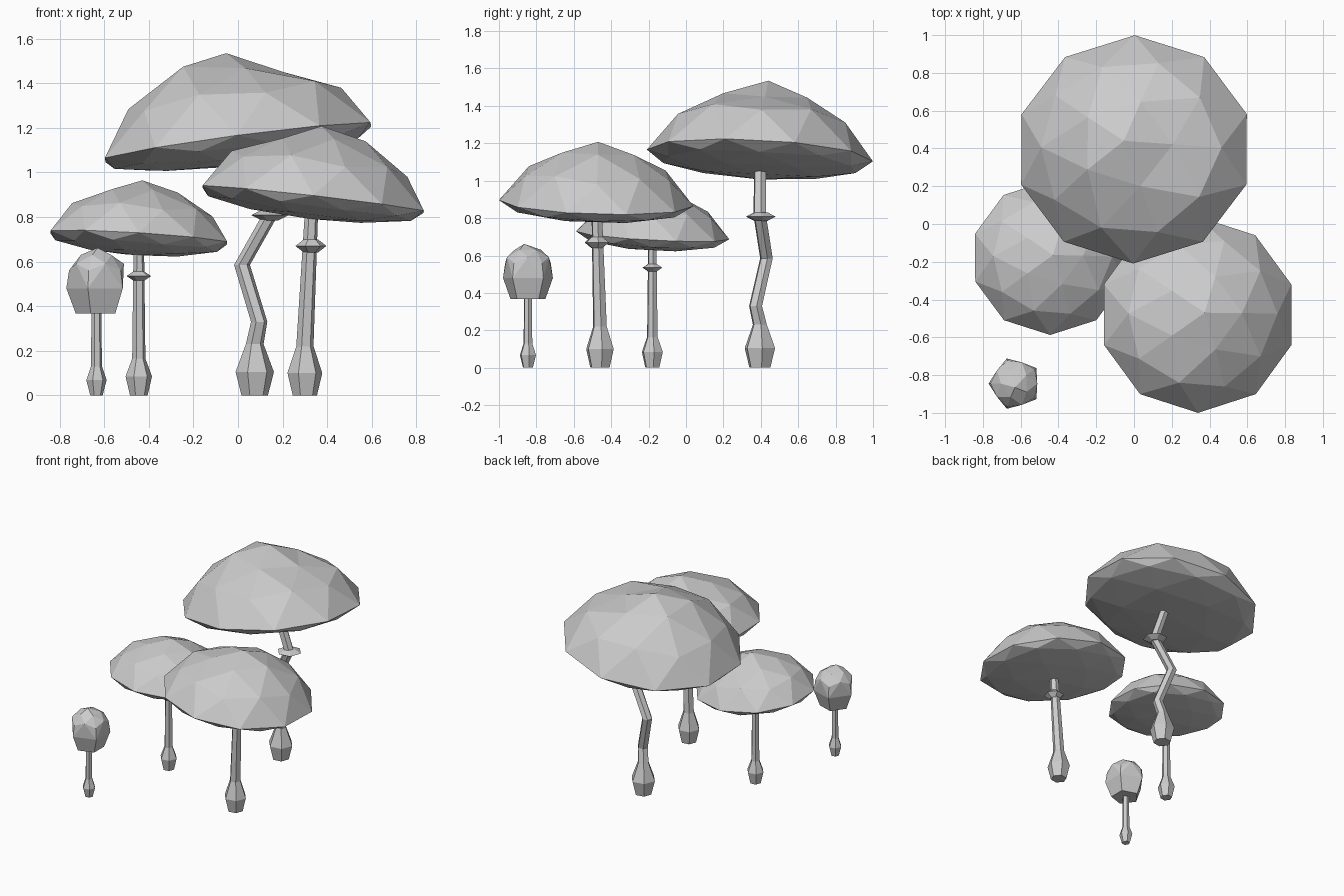
import bpy, bmesh
from math import sin, cos, pi, radians
from mathutils import Matrix

cube = bpy.data.objects.get("Cube")
if cube:
    bpy.data.objects.remove(cube, do_unlink=True)

GREY = (0.6, 0.6, 0.6, 1)
mat = bpy.data.materials.new("plain grey")
mat.use_nodes = True
mat.diffuse_color = GREY
mat.node_tree.nodes["Principled BSDF"].inputs["Base Color"].default_value = GREY


def finish(name, bm):
    bmesh.ops.recalc_face_normals(bm, faces=bm.faces)
    mesh = bpy.data.meshes.new(name)
    bm.to_mesh(mesh)
    bm.free()
    mesh.materials.append(mat)
    obj = bpy.data.objects.new(name, mesh)
    bpy.context.collection.objects.link(obj)
    return obj


def cap(name, center, size, drop, tilt_x, tilt_y, lean=0, peak_y=0):
    """Faceted pointed dome over a shallow, gently bulging underside."""
    rx, ry, height = size
    bm = bmesh.new()
    bmesh.ops.create_icosphere(bm, subdivisions=2, radius=1)
    for v in bm.verts:
        x, y, z = v.co
        if z > 0.95:
            y += peak_y
        elif z > 0.7:
            # Draw the upper ring in so the crown comes to a point
            x, y, z = x * 0.74, y * 0.74 + peak_y / 2, 0.81 + lean * x
        elif z > 0.1:
            x, y = x * 0.87, y * 0.87
        v.co = (x * rx, y * ry, z * (height if z > 0 else drop))
    turn = Matrix.Rotation(radians(tilt_y), 4, 'Y') @ Matrix.Rotation(radians(tilt_x), 4, 'X')
    bm.transform(Matrix.Translation(center) @ turn)
    return finish(name, bm)


def loft(name, rings, sides=6, phase=0.15):
    """Skin a stack of horizontal rings given as (x, y, z, radius)."""
    bm = bmesh.new()
    loops = []
    for x, y, z, r in rings:
        loops.append([bm.verts.new((x + r * cos(phase + 2 * pi * i / sides),
                                    y + r * sin(phase + 2 * pi * i / sides), z))
                      for i in range(sides)])
    for a, b in zip(loops, loops[1:]):
        for i in range(sides):
            j = (i + 1) % sides
            bm.faces.new((a[i], a[j], b[j], b[i]))
    bm.faces.new(loops[0])
    bm.faces.new(loops[-1])
    return finish(name, bm)


def stem(name, base, bulb, neck, path):
    """Bulbous foot followed by a bent shaft; bulb and neck are (z, radius)."""
    x, y, r = base
    return loft(name, [(x, y, 0, r), (x, y, *bulb), (x, y, *neck)] + path)


def collar(name, x, y, z, r, half):
    return loft(name, [(x, y, z - half, r * 0.45), (x, y, z, r), (x, y, z + half, r * 0.45)])


# Tall mushroom with a crooked stem
cap("tall_cap", (0, 0.395, 1.135), (0.632, 0.605, 0.405), 0.1, -3, -7.6, -0.2, 0.04)
stem("tall_stem", (0.075, 0.395, 0.06), (0.105, 0.087), (0.23, 0.04),
     [(0.095, 0.372, 0.33, 0.037), (0.018, 0.43, 0.585, 0.036),
      (0.145, 0.395, 0.81, 0.036), (0.05, 0.395, 1.08, 0.034)])
collar("tall_collar", 0.143, 0.4, 0.808, 0.085, 0.023)

# Front mushroom
cap("front_cap", (0.337, -0.48, 0.88), (0.525, 0.52, 0.33), 0.09, -1.8, 6.5, 0.1)
stem("front_stem", (0.3, -0.46, 0.055), (0.1, 0.079), (0.22, 0.039),
     [(0.33, -0.477, 0.83, 0.03)])
collar("front_collar", 0.327, -0.477, 0.67, 0.07, 0.03)

# Side mushroom
cap("side_cap", (-0.445, -0.178, 0.708), (0.417, 0.41, 0.257), 0.08, -3, 3.6, 0.03)
stem("side_stem", (-0.445, -0.18, 0.04), (0.085, 0.06), (0.165, 0.03),
     [(-0.445, -0.18, 0.66, 0.024)])
collar("side_collar", -0.445, -0.18, 0.535, 0.056, 0.02)

# Young mushroom with a closed bud
BX, BY = -0.635, -0.845
stem("bud_stem", (BX, BY, 0.028), (0.068, 0.046), (0.13, 0.025), [(BX, BY, 0.4, 0.022)])
bm = bmesh.new()
bud = [(0.367, 0.098, pi), (0.48, 0.14, pi), (0.56, 0.128, pi), (0.59, 0.118, 0), (0.63, 0.075, pi)]
for z, r, turn in bud:
    for i in range(5):
        a = turn + 2 * pi * i / 5
        bm.verts.new((BX + 0.005 + r * cos(a), BY + r * sin(a), z))
bm.verts.new((BX + 0.005, BY - 0.02, 0.662))
bmesh.ops.convex_hull(bm, input=bm.verts[:])
finish("bud_cap", bm)
